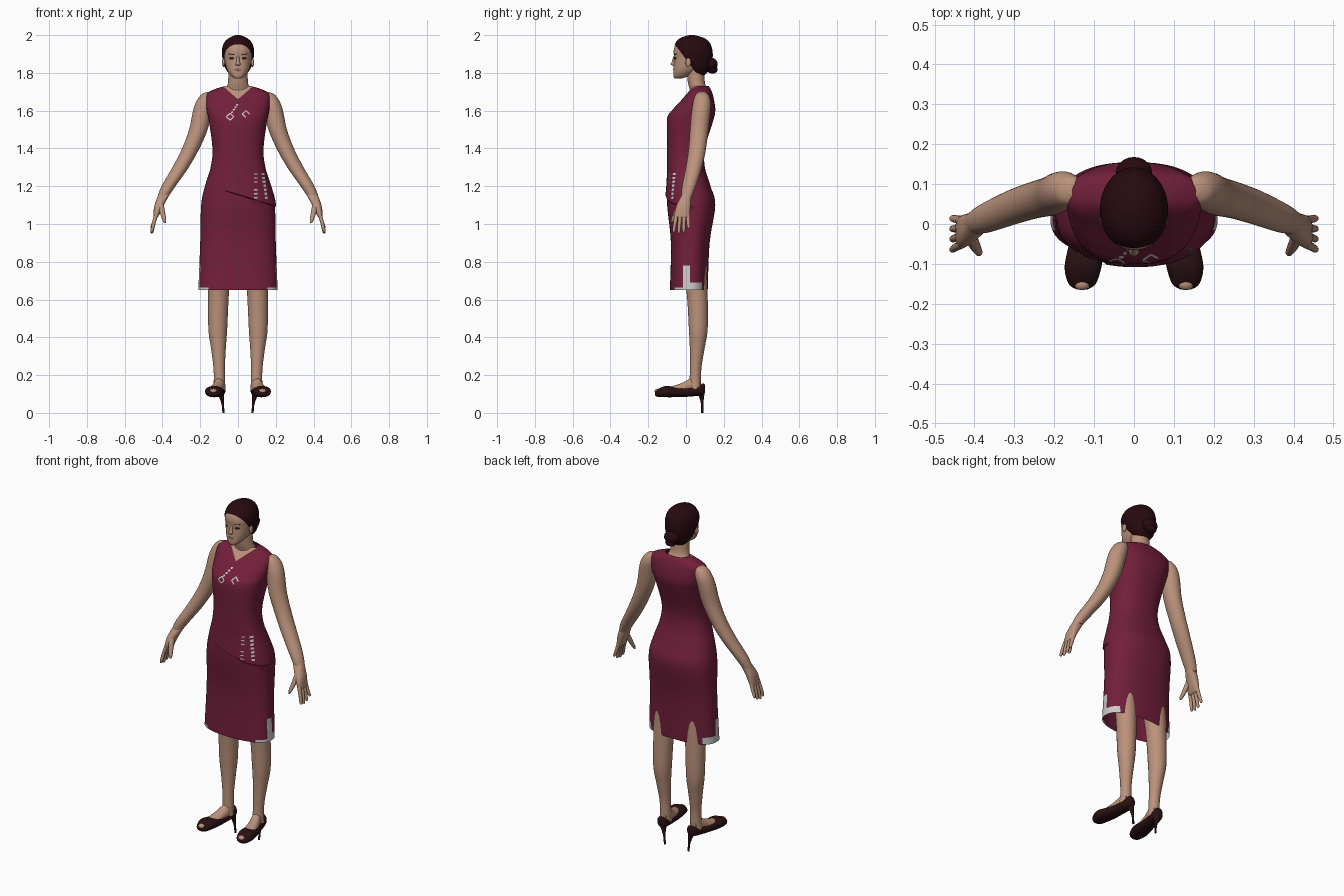
import bpy, bmesh
from math import cos, sin, pi, copysign
from mathutils import Vector
from mathutils.bvhtree import BVHTree

if "Cube" in bpy.data.objects:
    bpy.data.objects.remove(bpy.data.objects["Cube"], do_unlink=True)


def material(name, *rgb):
    result = bpy.data.materials.new(name)
    result.use_nodes = True
    result.diffuse_color = (*rgb, 1)
    shader = result.node_tree.nodes["Principled BSDF"]
    shader.inputs["Base Color"].default_value = (*rgb, 1)
    return result


skin = material("skin", .5, .29, .2)
crimson = material("crimson cloth", .17, .014, .043)
dark_hair = material("dark hair", .02, .003, .005)
leather = material("dark leather", .022, .005, .006)
silver = material("silver trim", .6, .6, .6)
eye_dark = material("eye dark", .025, .012, .01)
lip = material("lip", .3, .11, .09)


def finish(name, bm, materials):
    mesh = bpy.data.meshes.new(name)
    bm.to_mesh(mesh)
    bm.free()
    part = bpy.data.objects.new(name, mesh)
    bpy.context.collection.objects.link(part)
    for entry in materials:
        mesh.materials.append(entry)
    bpy.ops.object.select_all(action="DESELECT")
    part.select_set(True)
    bpy.context.view_layer.objects.active = part
    bpy.ops.object.shade_smooth_by_angle(angle=.9)
    return part


def smooth(rows, steps=5):
    """Pass a flowing curve through the given cross-sections."""
    result, last = [], len(rows) - 1
    for i in range(last):
        near = (rows[max(i - 1, 0)], rows[i], rows[i + 1], rows[min(i + 2, last)])
        for k in range(steps):
            t = k / steps
            result.append([b + t / 2 * (c - a + t * (2 * a - 5 * b + 4 * c - d + t * (3 * (b - c) + d - a)))
                           for a, b, c, d in zip(*near)])
    return result + [rows[-1]]


def loft(name, materials, rows, along_y=False, side=1, power=2, sides=32, caps=True, edit=None):
    """Rows are (position on axis, centre x, half width, low, high)."""
    bm = bmesh.new()
    rings = []
    for position, centre, half_width, low, high in smooth(rows):
        ring = []
        for k in range(sides):
            angle = 2 * pi * k / sides
            u = copysign(abs(cos(angle)) ** (2 / power), cos(angle))
            v = copysign(abs(sin(angle)) ** (2 / power), sin(angle))
            x = side * (centre + half_width * u)
            depth = (low + high) / 2 + (high - low) / 2 * v
            ring.append(bm.verts.new((x, position, depth) if along_y else (x, depth, position)))
        rings.append(ring)
    for lower, upper in zip(rings, rings[1:]):
        for k in range(sides):
            after = (k + 1) % sides
            bm.faces.new((lower[k], lower[after], upper[after], upper[k]))
    if caps:
        bm.faces.new(rings[0])
        bm.faces.new(rings[-1])
    bmesh.ops.recalc_face_normals(bm, faces=bm.faces)
    if edit:
        edit(bm)
    return finish(name, bm, materials)


def centred(name, materials, rows, **options):
    """Rows are (height, half width, front, back)."""
    return loft(name, materials, [(z, 0, *rest) for z, *rest in rows], **options)


def limb(name, points, side, colour=skin, **options):
    """Points are (height, x, y, radius)."""
    return loft(name, [colour], [(z, x, r, y - r, y + r) for z, x, y, r in points], side=side, **options)


def ball(name, colour, centre, radii):
    bm = bmesh.new()
    bmesh.ops.create_uvsphere(bm, u_segments=20, v_segments=12, radius=1)
    for vert in bm.verts:
        vert.co = Vector([c + r * p for c, r, p in zip(centre, radii, vert.co)])
    return finish(name, bm, [colour])


def cut(bm, point, normal, test=lambda c: True, **options):
    faces = [face for face in bm.faces if test(face.calc_center_median())]
    geometry = {item for face in faces for item in (face, *face.edges, *face.verts)}
    bmesh.ops.bisect_plane(bm, geom=list(geometry), dist=.00001, plane_co=point, plane_no=normal, **options)


def decals(name, colour, target, shapes):
    """Lay flat shapes, given as (x, z) outlines, on the front of a target."""
    mesh = target.data
    tree = BVHTree.FromPolygons([vert.co for vert in mesh.vertices],
                                [polygon.vertices[:] for polygon in mesh.polygons])
    bm = bmesh.new()
    for shape in shapes:
        hits = [tree.ray_cast(Vector((x, -1, z)), Vector((0, 1, 0)))[0] for x, z in shape]
        if all(hit is not None for hit in hits):
            face = bm.faces.new([bm.verts.new(hit - Vector((0, .003, 0))) for hit in hits])
            face.normal_update()
            if face.normal.y > 0:
                face.normal_flip()
    return finish(name, bm, [colour])


def strip(start, end, width):
    start, end = Vector(start), Vector(end)
    offset = (end - start).orthogonal().normalized() * width / 2
    return [start + offset, end + offset, end - offset, start - offset]


def oval(x, z, width, height, count=12):
    angles = [2 * pi * k / count for k in range(count)]
    return [(x + width * cos(angle), z + height * sin(angle)) for angle in angles]


# Dress: neckline, hip overlap and slit trim are cut into the cloth
def tailor(bm):
    for slope in (1, -1):
        cut(bm, (0, 0, 1.66), (slope, 0, -1.15), lambda c: c.z > 1.63 and c.y < .06)
    for z in (.665, .69, .78):
        cut(bm, (0, 0, z), (0, 0, 1), lambda c: c.z < .85)
    for y in (-.06, -.015, .02, .085):
        cut(bm, (0, y, 0), (0, 1, 0), lambda c: c.z < .78)
    for z in (1.18, 1.176):
        cut(bm, (-.07, 0, z), (.32, 0, 1), lambda c: c.x > -.07 and c.y < .05)
    for vert in bm.verts:
        x, y, z = vert.co
        rise = z - 1.18 + .32 * (x + .07)
        if -.001 < rise < .12 and x > -.07 and y < .04:
            vert.co += Vector((x, y, 0)).normalized() * .007 * (1 - rise / .12)
    for face in bm.faces:
        x, y, z = face.calc_center_median()
        edge = z < .78 and -.015 < y < .02
        hem = z < .69 and -.015 < y < .085
        front_hem = z < .665 and -.06 < y < 0
        if y < .06 and abs(x) < 1.15 * (z - 1.66):
            face.material_index = 1
        elif abs(x) > .1 and (edge or hem or front_hem):
            face.material_index = 2


dress = centred("dress", [crimson, skin, silver], [
    (.65, .21, -.085, .115), (.9, .2, -.08, .125), (1.1, .195, -.1, .155), (1.2, .175, -.1, .13),
    (1.3, .145, -.1, .1), (1.4, .135, -.1, .1), (1.55, .155, -.1, .145), (1.6, .165, -.075, .155),
    (1.65, .17, -.03, .15), (1.69, .165, .005, .14), (1.715, .12, .025, .13), (1.73, .07, .035, .12)],
    power=2.4, sides=64, caps=False, edit=tailor)

# Silver fastenings on the chest and hip
marks = []
for x, z, border in ((-.042, 1.568, 4), (.042, 1.582, 3)):
    tips = oval(x, z, .02, .018, 4)
    marks += [strip(tips[k], tips[(k + 1) % len(tips)], .006) for k in range(border)]
for k in range(4):
    x, z = -.032 + .009 * k, 1.59 + .013 * k
    marks.append(strip((x - .005, z), (x + .006, z + .004), .008))
for k in range(7):
    x, z = .132 + .003 * k, 1.265 - .021 * k
    marks.append(strip((x - .007, z), (x + .007, z), .012))
    if k != 3:
        marks.append(strip((.086, z), (.103, z), .006))
decals("fastenings", silver, dress, marks)

# Head, neck and face
centred("neck", [skin], [(1.66, .075, .02, .12), (1.71, .065, .02, .115), (1.75, .053, .01, .1),
                         (1.84, .05, 0, .095)])
head = centred("head", [skin], [
    (1.77, .016, -.06, -.025), (1.785, .037, -.067, .02), (1.82, .06, -.066, .07), (1.88, .074, -.063, .115),
    (1.92, .076, -.065, .12), (1.96, .064, -.05, .115), (1.985, .035, -.015, .08)], power=2.2, sides=40)
limb("nose", [(1.838, 0, -.062, .008), (1.846, 0, -.068, .013), (1.86, 0, -.066, .009), (1.89, 0, -.06, .006)],
     1, sides=16)
decals("lips", lip, head, [oval(0, 1.816, .021, .008)])
decals("eyes", eye_dark, head, [oval(side * .034, 1.877, .014, .007) for side in (1, -1)])
decals("eyebrows", eye_dark, head,
       [strip((side * .018, 1.896), (side * .05, 1.9), .005) for side in (1, -1)])

# Swept-back hair, trimmed along the hairline, and bun
centred("hair", [dark_hair], [
    (1.79, .04, .04, .1), (1.82, .065, 0, .125), (1.87, .081, -.05, .14), (1.92, .085, -.07, .14),
    (1.96, .073, -.055, .125), (1.985, .047, -.03, .095), (2, .012, .015, .045)], sides=48,
    edit=lambda bm: cut(bm, (0, -.055, 1.945), (0, 1.33, 1), clear_inner=True))
ball("bun", dark_hair, (0, .13, 1.845), (.045, .038, .036))
ball("bun_curl", dark_hair, (0, .14, 1.818), (.032, .028, .022))

# Limbs, hands and shoes, mirrored
for side, tag in ((1, "left"), (-1, "right")):
    ball(f"{tag}_ear", skin, (side * .077, .012, 1.855), (.008, .014, .024))
    limb(f"{tag}_arm", [
        (1.698, .15, .085, .015), (1.685, .16, .085, .034), (1.65, .174, .085, .046), (1.6, .188, .08, .05),
        (1.5, .21, .07, .049), (1.4, .25, .06, .046), (1.3, .304, .042, .043), (1.2, .368, .016, .037),
        (1.14, .4, .003, .028)], side)
    loft(f"{tag}_palm", [skin], [
        (1.16, .39, .03, -.02, .03), (1.1, .417, .025, -.05, .025), (1.05, .432, .016, -.06, .02),
        (1.035, .437, .01, -.055, .015)], side=side, power=2.5)
    for k, finger in enumerate(("little", "ring", "middle", "index")):
        y, tip = .01 - .02 * k, .95 + .006 * abs(k - 2) ** 2
        spread = .004 - .006 * k
        limb(f"{tag}_{finger}_finger", [
            (1.06, .43, y, .011), (1.01, .445, y + spread / 2, .01), (tip + .01, .455, y + spread, .008),
            (tip, .457, y + spread, .003)], side, sides=12)
    limb(f"{tag}_thumb", [(1.11, .41, -.03, .016), (1.06, .4, -.052, .014), (1.02, .39, -.07, .01),
                          (1.005, .387, -.075, .004)], side, sides=12)
    limb(f"{tag}_leg", [
        (.9, .095, .035, .07), (.65, .103, .058, .056), (.45, .107, .065, .05), (.35, .104, .06, .04),
        (.25, .1, .052, .031), (.18, .098, .049, .03), (.12, .1, .045, .033)], side)
    loft(f"{tag}_foot", [skin], [
        (-.09, .124, .026, .1, .138), (-.05, .117, .033, .1, .148), (-.01, .109, .031, .1, .163),
        (.03, .1, .028, .1, .185), (.075, .098, .022, .1, .175)], along_y=True, side=side)
    ball(f"{tag}_toes", skin, (side * .13, -.15, .115), (.02, .016, .013))
    loft(f"{tag}_shoe", [leather], [
        (-.164, .13, .014, .092, .112), (-.15, .13, .034, .085, .125), (-.11, .128, .046, .083, .142),
        (-.06, .12, .045, .083, .138), (0, .11, .037, .085, .134), (.06, .1, .033, .09, .142),
        (.09, .097, .027, .095, .156), (.1, .096, .012, .105, .15)], along_y=True, side=side, power=2.3)
    limb(f"{tag}_heel", [(0, .077, .086, .006), (.04, .08, .086, .006), (.08, .087, .083, .012),
                         (.11, .094, .078, .022)], side, leather, sides=16)
